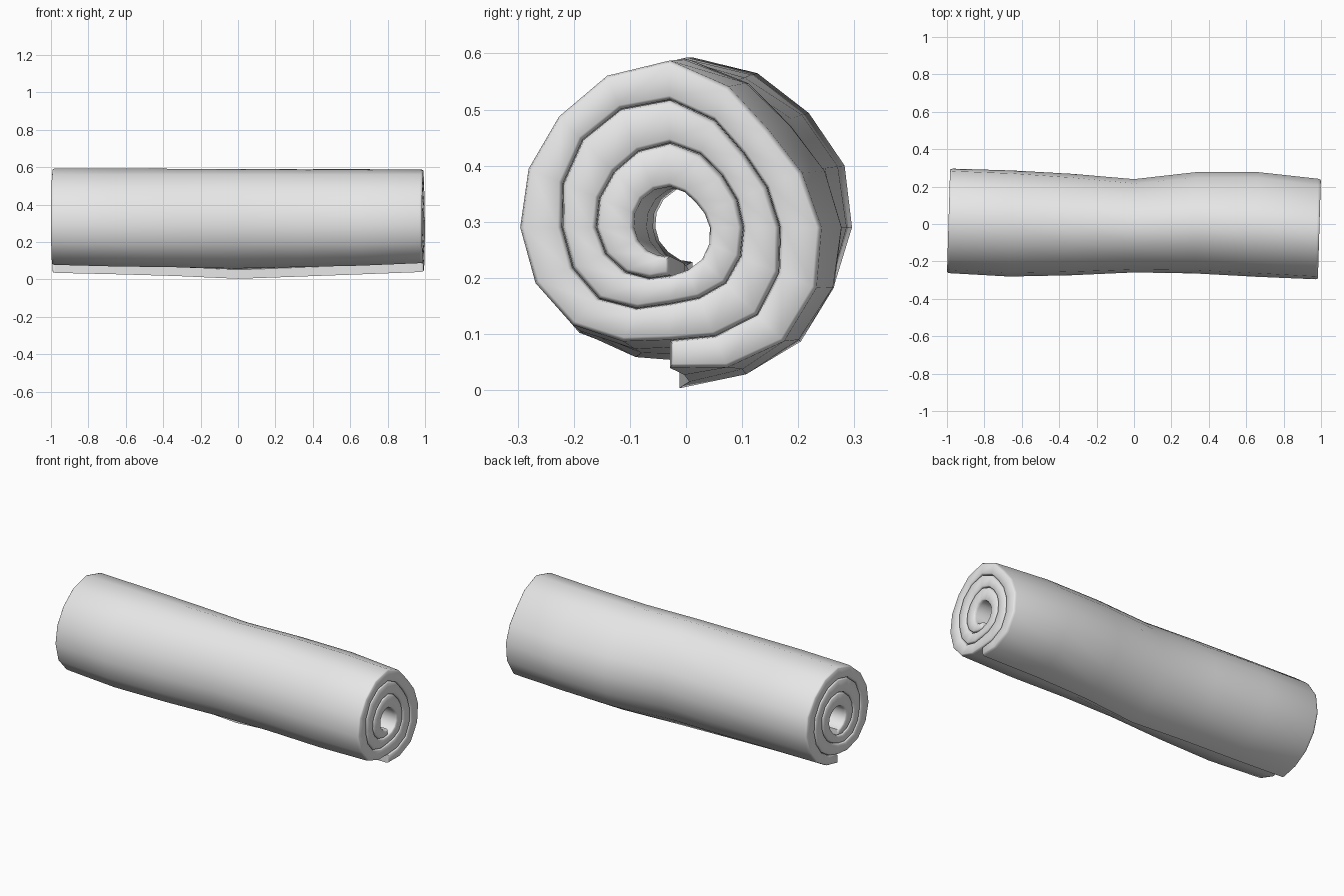
import bpy, bmesh, math
from mathutils import Vector

cube = bpy.data.objects.get("Cube")
if cube:
    bpy.data.objects.remove(cube)

mat = bpy.data.materials.new("pale_grey_foam")
mat.use_nodes = True
colour = (0.8, 0.8, 0.8, 1)
mat.diffuse_color = colour
mat.node_tree.nodes["Principled BSDF"].inputs["Base Color"].default_value = colour

# Spiral seam radius every eighth of a turn, from the outer flap inwards
RADII = [.25, .288, .27, .247, .298, .28, .265, .24,
         .20, .22, .195, .185, .227, .22, .19, .175,
         .135, .14, .13, .13, .15, .14, .13, .11,
         .085, .08, .07, .063, .072, .07, .063, .056, .05]
TURN = 16            # seam points per turn
GAP = .0006          # half of the gap between layers
CENTRE = Vector((-.03, .29))

# Lengthwise wobble: x, shift, width, upper back bulge, lower front belly, sag
WOBBLE = [(-1, .042, 1.02, .045, .012, .012),
          (-.66, .03, 1.03, .04, .025, .018),
          (-.33, .025, .99, .03, .022, .026),
          (0, .018, .92, .02, .012, .04),
          (.33, .036, 1, .01, .018, .026),
          (.66, .027, 1.03, .012, .02, .014),
          (1, 0, 1, 0, .006, 0)]


def seam_radius(i):
    """Radius at seam point i, with smooth midpoints between the keys."""
    k, odd = divmod(i, 2)
    if not odd:
        return RADII[k]
    a, d = RADII[max(k - 1, 0)], RADII[min(k + 2, len(RADII) - 1)]
    return (9 * (RADII[k] + RADII[k + 1]) - a - d) / 16


def lobe(angle, towards):
    """Soft bump that peaks in one direction around the roll."""
    return max(0, math.cos(angle - towards)) ** 5


def section(x, inset, wobble):
    """Closed outline of the rolled strip at one station."""
    shift, width, bulge, belly, sag = wobble
    last = 2 * (len(RADII) - 1) - TURN
    outer, inner = [], []
    for i in range(last + 1):
        end = inset if i == 0 else -inset if i == last else 0
        angle = math.tau * i / TURN - math.pi / 2
        out = Vector((math.cos(angle), math.sin(angle)))
        along = Vector((-out.y, out.x))
        swell = bulge * (lobe(angle, .7) - .6 * lobe(angle, -.9))
        swell += belly * lobe(angle, -2.5)
        for side, radius in ((outer, seam_radius(i) - GAP - inset),
                             (inner, seam_radius(i + TURN) + GAP + inset)):
            p = out * radius * (1 + swell / .26) + along * end
            y = CENTRE.x + shift + p.x * width
            z = CENTRE.y + p.y - sag * lobe(angle, -math.pi / 2)
            side.append((x + .03 * abs(x) * y, y, z))
    return outer + inner[::-1]


def wobble_at(x):
    for a, b in zip(WOBBLE, WOBBLE[1:]):
        if x <= b[0]:
            t = (x - a[0]) / (b[0] - a[0])
            return [u + (v - u) * t for u, v in zip(a[1:], b[1:])]


# Stations along the roll, with rounded rims at both ends
rim = [(.992, .007), (.988, .0025), (.978, 0)]
stations = [(-x, s) for x, s in rim]
stations += [(w[0], 0) for w in WOBBLE[1:-1]]
stations += rim[::-1]

bm = bmesh.new()
loops = [[bm.verts.new(p) for p in section(x, s, wobble_at(x))]
         for x, s in stations]
n = len(loops[0])
for a, b in zip(loops, loops[1:]):
    for i in range(n):
        j = (i + 1) % n
        bm.faces.new((a[i], a[j], b[j], b[i]))

# Spiral end faces
for loop in (loops[0], loops[-1]):
    for i in range(n // 2 - 1):
        bm.faces.new((loop[i], loop[i + 1], loop[n - 2 - i], loop[n - 1 - i]))
bmesh.ops.recalc_face_normals(bm, faces=bm.faces)

mesh = bpy.data.meshes.new("rolled_mat")
bm.to_mesh(mesh)
bm.free()
mesh.materials.append(mat)
mat_roll = bpy.data.objects.new("rolled_mat", mesh)
bpy.context.collection.objects.link(mat_roll)

bpy.ops.object.select_all(action="DESELECT")
mat_roll.select_set(True)
bpy.context.view_layer.objects.active = mat_roll
bpy.ops.object.shade_smooth_by_angle(angle=math.radians(50))
